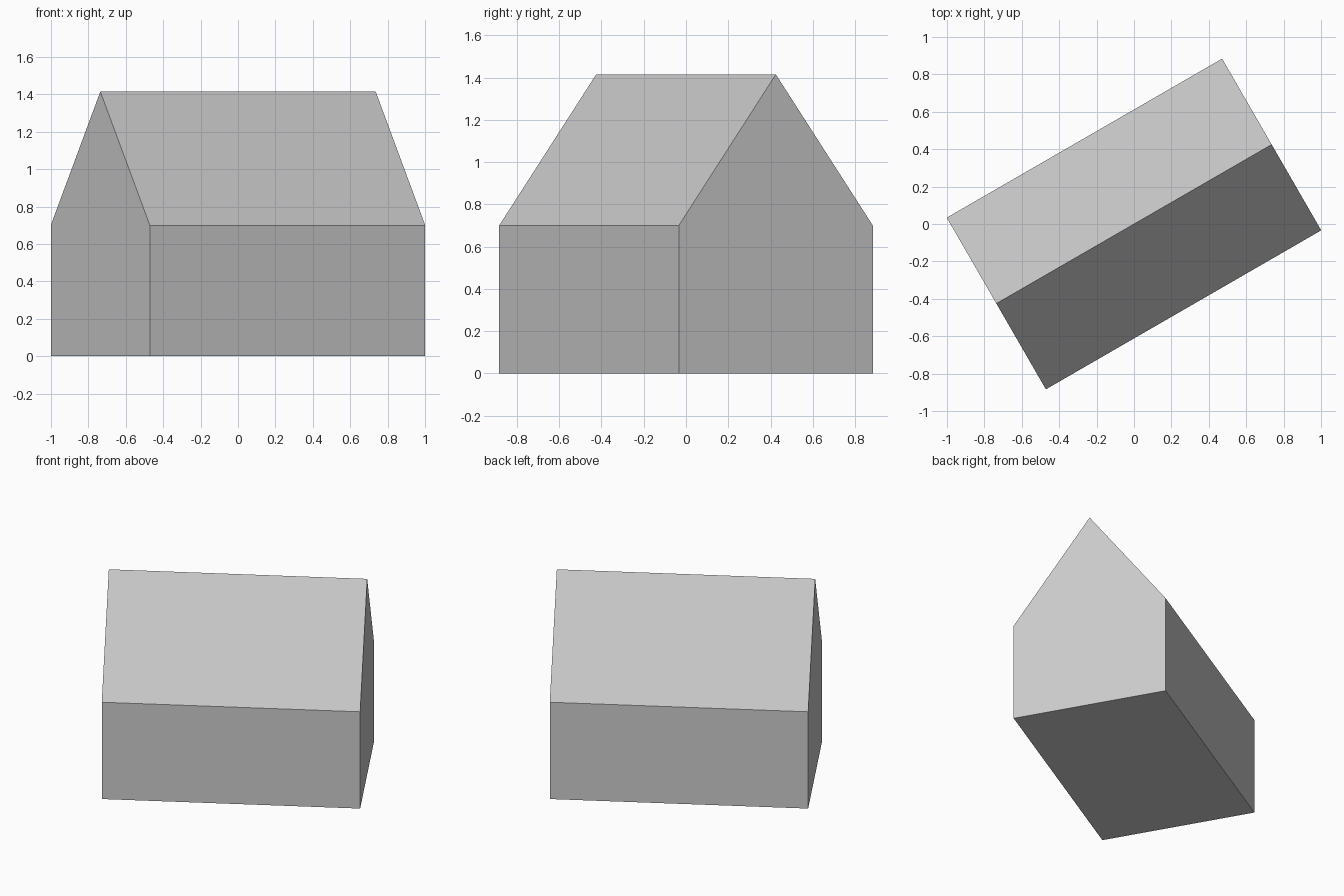
import bpy
import bmesh
from math import radians
from mathutils import Matrix, Vector

LENGTH, WIDTH = 1.7, 1.06
EAVES, RIDGE = 0.70, 1.415
TURN = radians(30)

cube = bpy.data.objects.get("Cube")
if cube:
    bpy.data.objects.remove(cube, do_unlink=True)

# Plain grey for the whole building
grey = bpy.data.materials.new("light_grey")
grey.use_nodes = True
colour = (0.6, 0.6, 0.6, 1)
grey.diffuse_color = colour
grey.node_tree.nodes["Principled BSDF"].inputs["Base Color"].default_value = colour

# Gable end profile, extruded along the ridge into a closed solid
half = WIDTH / 2
profile = [(-half, 0), (half, 0), (half, EAVES), (0, RIDGE), (-half, EAVES)]
bm = bmesh.new()
gable = bm.faces.new([bm.verts.new((-LENGTH / 2, y, z)) for y, z in profile])
extruded = bmesh.ops.extrude_face_region(bm, geom=[gable], use_keep_orig=True)
far_end = [v for v in extruded["geom"] if isinstance(v, bmesh.types.BMVert)]
bmesh.ops.translate(bm, verts=far_end, vec=Vector((LENGTH, 0, 0)))
bmesh.ops.recalc_face_normals(bm, faces=bm.faces)

# Turn the building on its plot
bmesh.ops.transform(bm, matrix=Matrix.Rotation(TURN, 4, "Z"), verts=bm.verts)

mesh = bpy.data.meshes.new("gabled_house")
bm.to_mesh(mesh)
bm.free()
mesh.materials.append(grey)
house = bpy.data.objects.new("gabled_house", mesh)
bpy.context.collection.objects.link(house)
